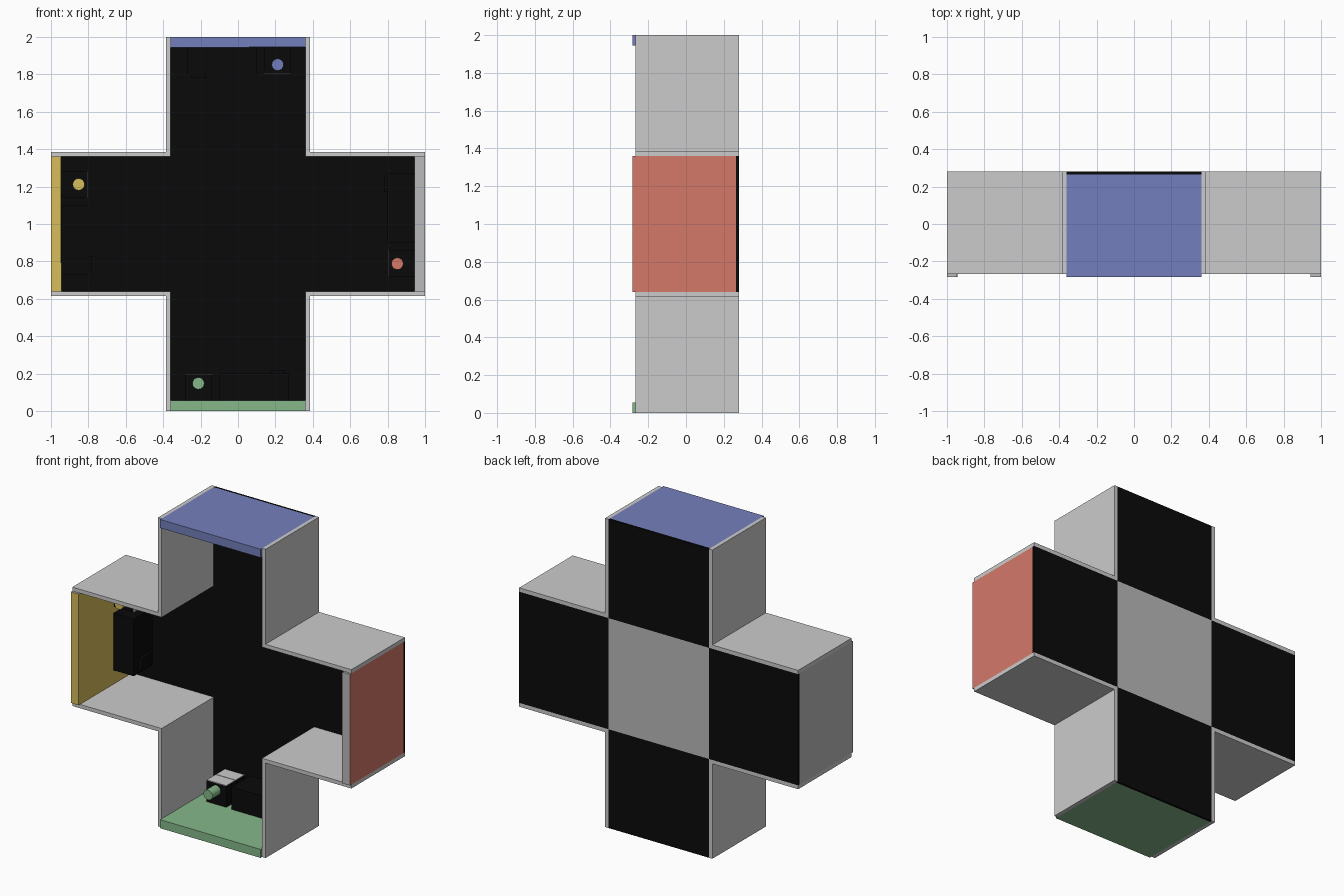
import bpy, bmesh
from math import pi
from mathutils import Matrix, Vector

if "Cube" in bpy.data.objects:
    bpy.data.objects.remove(bpy.data.objects["Cube"])


def srgb(r, g, b):
    return [((c / 255 + 0.055) / 1.055) ** 2.4 for c in (r, g, b)] + [1]


def material(name, color):
    m = bpy.data.materials.new(name)
    m.diffuse_color = color
    m.use_nodes = True
    m.node_tree.nodes["Principled BSDF"].inputs["Base Color"].default_value = m.diffuse_color
    return m


black = material("black", (0.003, 0.003, 0.003, 1))
grey = material("grey", srgb(186, 186, 186))
red = material("red", srgb(212, 120, 105))
yellow = material("yellow", srgb(215, 188, 92))
blue = material("blue", srgb(116, 127, 188))
green = material("green", srgb(134, 184, 138))


def turn(k):
    # quarter turns about the middle of the cross
    c = Vector((0, 0, 1))
    return Matrix.Translation(c) @ Matrix.Rotation(-k * pi / 2, 4, 'Y') @ Matrix.Translation(-c)


def finish(bm, name, mats, k):
    bm.transform(turn(k))
    me = bpy.data.meshes.new(name)
    bm.to_mesh(me)
    bm.free()
    for m in mats:
        me.materials.append(m)
    ob = bpy.data.objects.new(name, me)
    bpy.context.collection.objects.link(ob)
    return ob


def box(name, x, y, z, mats=(), k=0, painted=None):
    """Box from (min, max) ranges; faces whose normal passes painted use slot 1."""
    bm = bmesh.new()
    mid = [(a[0] + a[1]) / 2 for a in (x, y, z)]
    size = [a[1] - a[0] for a in (x, y, z)]
    bmesh.ops.create_cube(bm, size=1, matrix=Matrix.Translation(mid) @ Matrix.Diagonal(size + [1]))
    bm.normal_update()
    if painted:
        for f in bm.faces:
            f.material_index = 1 if painted(f.normal) else 0
    return finish(bm, name, mats, k)


def knob(name, mat, k):
    bm = bmesh.new()
    bmesh.ops.create_cone(bm, cap_ends=True, segments=24, radius1=0.032, radius2=0.032, depth=0.09,
                          matrix=Matrix.Translation((-0.212, 0.04, 0.148)) @ Matrix.Rotation(pi / 2, 4, 'X'))
    for f in bm.faces:
        f.smooth = len(f.verts) == 4
    for e in bm.edges:
        e.smooth = all(len(f.verts) == 4 for f in e.link_faces)
    finish(bm, name, [mat], k)


# Central back panel, black inside and grey behind
box("centre_back_panel", (-0.36, 0.36), (0.265, 0.28), (0.64, 1.36), [black, grey], 0, lambda n: n.y > 0.5)

arms = [("bottom", green), ("right", red), ("top", blue), ("left", yellow)]
for k, (side, color) in enumerate(arms):
    # Side walls and back of the arm
    for s, label in ((-1, "a"), (1, "b")):
        x = sorted((s * 0.36, s * 0.385))
        box(f"{side}_wall_{label}", x, (-0.268, 0.28), (0, 0.64), (), k)
    box(f"{side}_back_panel", (-0.36, 0.36), (0.265, 0.28), (0, 0.64), [black], k)

    # Coloured end plate with a protruding front lip
    paint = None
    mats = [color]
    if side == "right":
        mats, paint = [grey, color], lambda n: n.z < -0.5
    elif side == "left":
        mats, paint = [grey, color], lambda n: n.z > 0.5 or n.y < -0.5
    box(f"{side}_end_plate", (-0.36, 0.36), (-0.283, 0.265), (0, 0.055), mats, k, paint)

    # Button housing with slotted grey lid
    box(f"{side}_button_housing", (-0.28, -0.14), (0.08, 0.265), (0.055, 0.192), [black], k)
    for i in range(2):
        y = 0.08 + i * 0.0945
        box(f"{side}_housing_lid_{i + 1}", (-0.28, -0.14), (y, y + 0.09), (0.192, 0.196), (), k)
    knob(f"{side}_button", color, k)

    # Long block with a small raised catch
    box(f"{side}_long_block", (-0.10, 0.27), (0.075, 0.265), (0.055, 0.20), [black], k)
    box(f"{side}_block_catch", (0.17, 0.25), (0.13, 0.22), (0.20, 0.22), [black], k)
